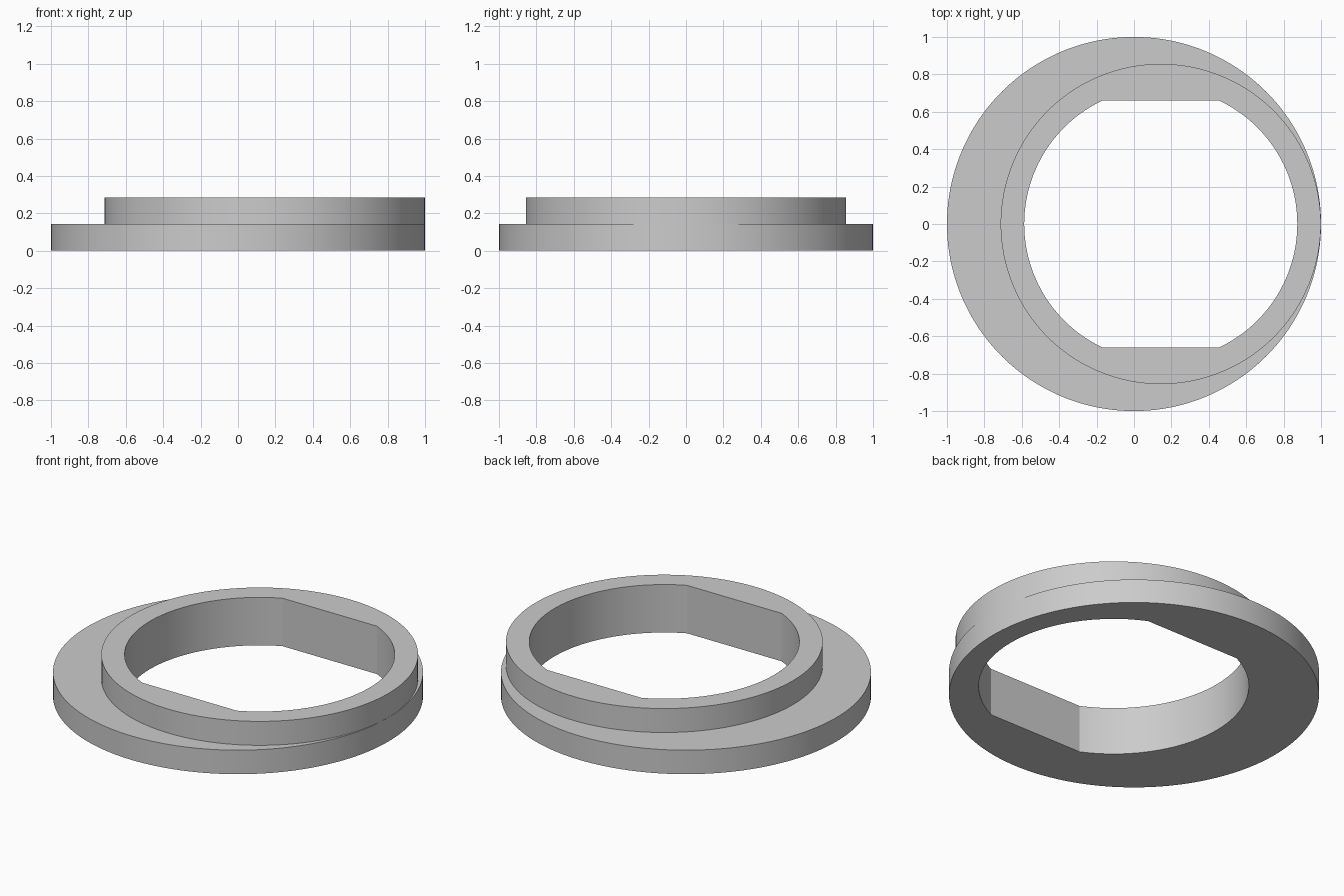
import bpy
import bmesh
import math

cube = bpy.data.objects.get("Cube")
if cube:
    bpy.data.objects.remove(cube, do_unlink=True)

STEP = 0.143            # height of the flange, and of the collar above it
OFFSET = 0.143          # sideways shift of the collar and the bore
FLANGE_R, COLLAR_R, BORE_R = 1.0, 0.856, 0.73
FLAT = 0.66             # half distance between the bore flats

# Angles shared by all loops, with exact stops at the corners of the flats
corner = math.asin(FLAT / BORE_R)
stops = [-corner, corner, math.pi - corner, math.pi + corner, 2 * math.pi - corner]
angles = []
for a, b, n in zip(stops, stops[1:], (60, 24, 60, 24)):
    angles += [a + (b - a) * i / n for i in range(n)]


def circle(radius, cx):
    return [(cx + radius * math.cos(t), radius * math.sin(t)) for t in angles]


def flatted_bore():
    points = []
    for t in angles:
        r = min(BORE_R, FLAT / max(abs(math.sin(t)), 1e-6))
        points.append((OFFSET + r * math.cos(t), r * math.sin(t)))
    return points


# Cross-section loops: bore, flange rim, collar wall and back to the bore
flange, collar, bore = circle(FLANGE_R, 0), circle(COLLAR_R, OFFSET), flatted_bore()
section = [(bore, 0), (flange, 0), (flange, STEP),
           (collar, STEP), (collar, 2 * STEP), (bore, 2 * STEP)]

bm = bmesh.new()
loops = [[bm.verts.new((x, y, z)) for x, y in outline] for outline, z in section]
for low, high in zip(loops, loops[1:] + loops[:1]):
    for i in range(len(angles)):
        j = (i + 1) % len(angles)
        bm.faces.new((low[i], low[j], high[j], high[i]))
bmesh.ops.recalc_face_normals(bm, faces=bm.faces)
mesh = bpy.data.meshes.new("eccentric_ring")
bm.to_mesh(mesh)
bm.free()

ring = bpy.data.objects.new("eccentric_ring", mesh)
bpy.context.collection.objects.link(ring)

# Plain grey material
grey = bpy.data.materials.new("light_grey")
grey.use_nodes = True
color = (0.6, 0.6, 0.6, 1)
grey.diffuse_color = color
for node in grey.node_tree.nodes:
    if node.type == 'BSDF_PRINCIPLED':
        node.inputs["Base Color"].default_value = color
mesh.materials.append(grey)

# Smooth round walls, crisp rims and flat corners
bpy.ops.object.select_all(action='DESELECT')
ring.select_set(True)
bpy.context.view_layer.objects.active = ring
bpy.ops.object.shade_smooth_by_angle(angle=math.radians(15))
